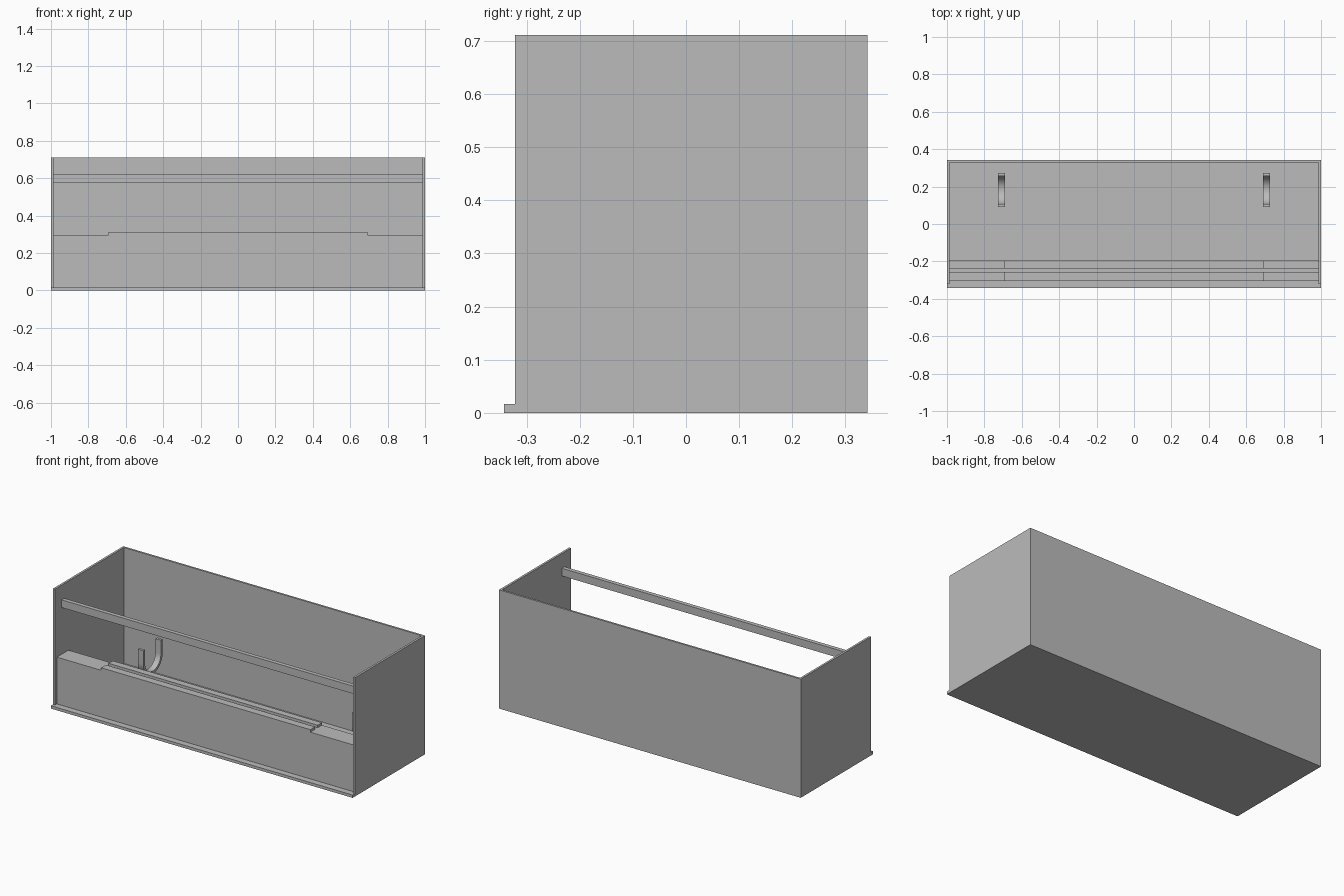
import bpy
from math import cos, sin, pi

cube = bpy.data.objects.get("Cube")
if cube:
    bpy.data.objects.remove(cube, do_unlink=True)

grey = bpy.data.materials.new("plain grey")
grey.use_nodes = True
colour = (0.5, 0.5, 0.5, 1)
grey.diffuse_color = colour
grey.node_tree.nodes["Principled BSDF"].inputs["Base Color"].default_value = colour


def prism(name, profile, axis, lo, hi):
    """Extrude a 2D profile along x (profile is y,z) or along y (profile is x,z)."""
    def place(p, d):
        return (d, p[0], p[1]) if axis == "x" else (p[0], d, p[1])
    n = len(profile)
    verts = [place(p, d) for d in (lo, hi) for p in profile]
    faces = [tuple(range(n)), tuple(reversed(range(n, 2 * n)))]
    faces += [(i, n + i, n + (i + 1) % n, (i + 1) % n) for i in range(n)]
    if axis == "x":
        faces = [f[::-1] for f in faces]
    mesh = bpy.data.meshes.new(name)
    mesh.from_pydata(verts, [], faces)
    mesh.materials.append(grey)
    obj = bpy.data.objects.new(name, mesh)
    bpy.context.scene.collection.objects.link(obj)
    return obj


def box(name, x, y, z):
    return prism(name, [(x[0], z[0]), (x[1], z[0]), (x[1], z[1]), (x[0], z[1])], "y", *y)


# Outer case
floor_top, top, inner = 0.017, 0.711, 0.987
front, back, back_inner = -0.322, 0.342, 0.33
box("floor_panel", (-1, 1), (-0.343, back), (0, floor_top))
box("back_panel", (-inner, inner), (back_inner, back), (floor_top, top))
box("right_side_panel", (-1, -inner), (front, back), (floor_top, top))
box("left_side_panel", (inner, 1), (front, back), (floor_top, top))

# Front rail
box("front_rail", (-inner, inner), (-0.26, -0.235), (0.577, 0.623))

# Low front block: raised in the middle, with a slot running between two lips
low, high, step = 0.297, 0.312, 0.693
raised = [(-inner, floor_top), (inner, floor_top), (inner, low), (step, low),
          (step, high), (-step, high), (-step, low), (-inner, low)]
prism("front_block_front", raised, "y", -0.305, -0.26)
prism("front_block_back", raised, "y", -0.235, -0.195)
box("front_block_core", (-inner, inner), (-0.26, -0.235), (floor_top, low))

# U-shaped hooks
centre_y, centre_z, hook_top = 0.182, 0.182, 0.263
segments = 24


def u_side(radius):
    arc = [(centre_y + radius * cos(pi + pi * i / segments),
            centre_z + radius * sin(pi + pi * i / segments)) for i in range(segments + 1)]
    return [(centre_y - radius, hook_top)] + arc + [(centre_y + radius, hook_top)]


outline = u_side(0.091) + u_side(0.075)[::-1]
for side, x in (("right", -0.709), ("left", 0.709)):
    hook = prism(side + "_hook", outline, "x", x - 0.018, x + 0.018)
    bpy.ops.object.select_all(action="DESELECT")
    hook.select_set(True)
    bpy.context.view_layer.objects.active = hook
    bpy.ops.object.shade_smooth_by_angle(angle=pi / 6)
